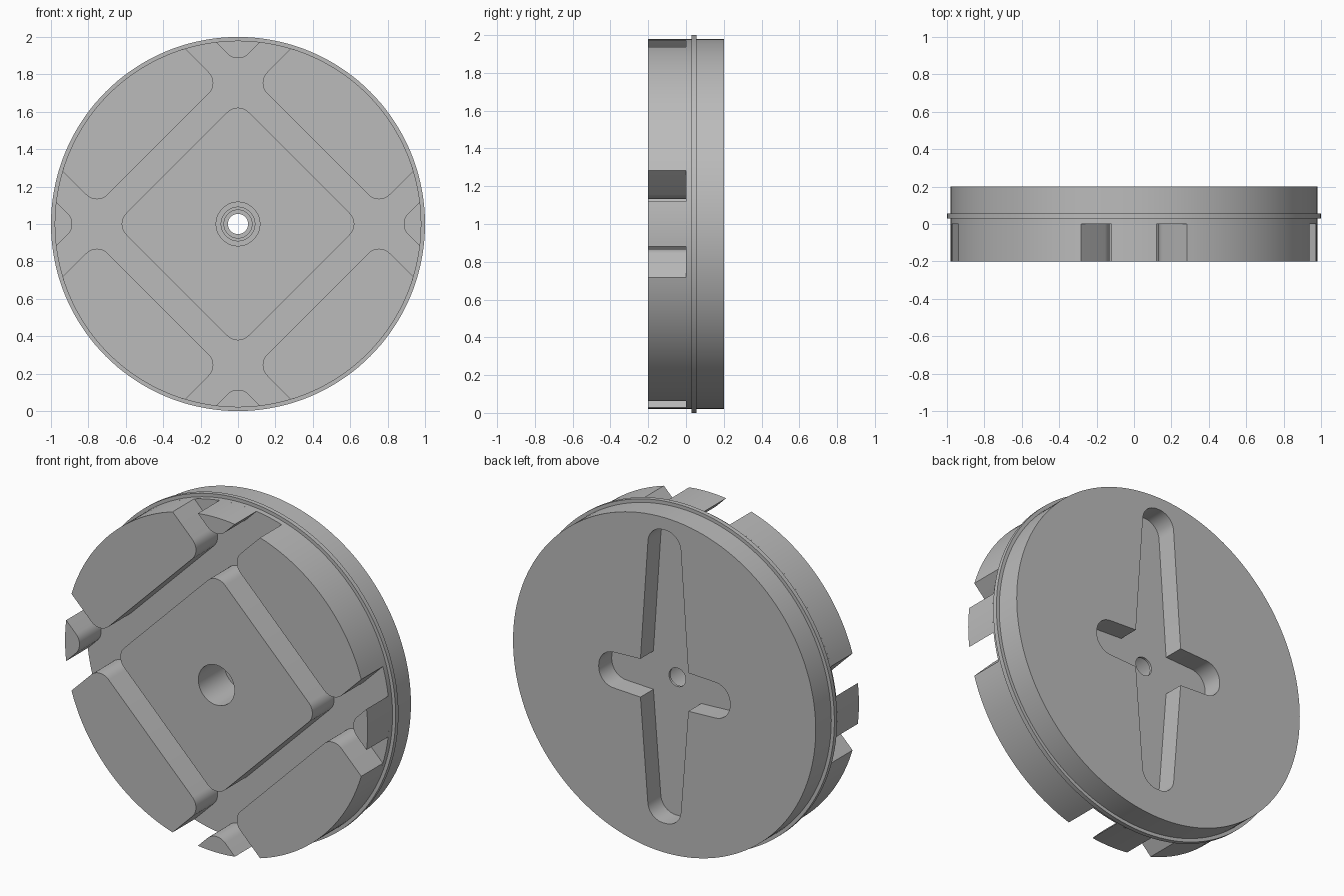
import bpy, bmesh
from math import pi, sin, cos, asin, atan2, sqrt, radians
from mathutils import Vector, Matrix

if "Cube" in bpy.data.objects:
    bpy.data.objects.remove(bpy.data.objects["Cube"])

RADIUS, FRONT, FLOOR, BACK = 0.98, -0.2, 0.0, 0.2
INNER, OUTER = 0.655, 0.853      # where channel edges cross the main axes
FILLET = 0.08

grey = bpy.data.materials.new("plain_grey")
grey.use_nodes = True
grey.diffuse_color = (0.5, 0.5, 0.5, 1)
grey.node_tree.nodes["Principled BSDF"].inputs["Base Color"].default_value = (0.5, 0.5, 0.5, 1)


def finish(name, bm):
    bmesh.ops.recalc_face_normals(bm, faces=bm.faces)
    mesh = bpy.data.meshes.new(name)
    bm.to_mesh(mesh)
    bm.free()
    mesh.materials.append(grey)
    obj = bpy.data.objects.new(name, mesh)
    bpy.context.collection.objects.link(obj)
    return obj


def lathe(name, profile, steps):
    """Solid turned about the y axis from (radius, y) points."""
    bm = bmesh.new()
    rings = [[bm.verts.new((r * cos(2 * pi * k / steps), y, 1 + r * sin(2 * pi * k / steps)))
              for k in range(steps)] for r, y in profile]
    for a, b in zip(rings, rings[1:]):
        for k in range(steps):
            j = (k + 1) % steps
            bm.faces.new((a[k], a[j], b[j], b[k]))
    bm.faces.new(rings[0])
    bm.faces.new(rings[-1])
    return finish(name, bm)


def prism(name, outline, y0, y1):
    """Flat outline in the x-z plane extruded along y."""
    bm = bmesh.new()
    face = bm.faces.new([bm.verts.new((p[0], y0, 1 + p[1])) for p in outline])
    new = bmesh.ops.extrude_face_region(bm, geom=[face])["geom"]
    bmesh.ops.translate(bm, vec=(0, y1 - y0, 0),
                        verts=[v for v in new if isinstance(v, bmesh.types.BMVert)])
    return finish(name, bm)


def rounded(corners, steps=10):
    """Outline from (x, z, fillet radius) corners."""
    out = []
    pts = [Vector(c[:2]) for c in corners]
    for i, (x, z, r) in enumerate(corners):
        p = pts[i]
        if r == 0:
            out.append(p)
            continue
        u = (pts[i - 1] - p).normalized()
        v = (pts[(i + 1) % len(pts)] - p).normalized()
        half = u.angle(v) / 2
        centre = p + (u + v).normalized() * r / sin(half)
        s, e = p + u * r / (sin(half) / cos(half)) - centre, p + v * r / (sin(half) / cos(half)) - centre
        w = pi - 2 * half
        for k in range(steps + 1):
            t = k / steps
            out.append(centre + (s * sin((1 - t) * w) + e * sin(t * w)) / sin(w))
    return out


def rim_arc(limit, steps):
    """Points on the rim from +limit to -limit radians."""
    return [(RADIUS * cos(limit * (1 - 2 * k / steps)),
             RADIUS * sin(limit * (1 - 2 * k / steps)), 0) for k in range(steps + 1)]


def turned(outline, degrees):
    return [Matrix.Rotation(radians(degrees), 2) @ p for p in outline]


def cut(obj, cutter):
    mod = obj.modifiers.new("cut", 'BOOLEAN')
    mod.operation, mod.solver, mod.object = 'DIFFERENCE', 'EXACT', cutter
    bpy.context.view_layer.objects.active = obj
    bpy.ops.object.modifier_apply(modifier=mod.name)


# Backing disc with a thin flange round it
disc = lathe("backing_disc", [(RADIUS, FLOOR), (RADIUS, 0.03), (1, 0.03), (1, 0.056),
                              (RADIUS, 0.056), (RADIUS, BACK)], 144)

# Raised centre diamond
diamond = prism("centre_pad", rounded([(INNER, 0, FILLET), (0, INNER, FILLET),
                                       (-INNER, 0, FILLET), (0, -INNER, FILLET)]), FRONT, FLOOR)
parts = [disc, diamond]

# Four large side pads and four small tip pads between the channels
a, b = INNER / sqrt(2), OUTER / sqrt(2)
side = rounded([(b, -a, FILLET), (b, a, FILLET)] + rim_arc(asin(a / RADIUS), 26))
half = (sqrt(2 * RADIUS ** 2 - OUTER ** 2) - OUTER) / 2
tip = rounded([(OUTER, 0, FILLET)] + rim_arc(atan2(half, OUTER + half), 8))
for i in range(4):
    parts.append(prism(f"side_pad_{i + 1}", turned(side, 45 + 90 * i), FRONT, FLOOR))
    parts.append(prism(f"tip_pad_{i + 1}", turned(tip, 90 * i), FRONT, FLOOR))

# Stepped centre bore
bore = lathe("bore_cutter", [(0.117, FRONT - 0.1), (0.117, 0.04), (0.09, 0.04), (0.09, 0.053),
                             (0.075, 0.053), (0.075, 0.066), (0.054, 0.066), (0.054, 0.3)], 48)

# Four-armed pocket in the back
R = 0.098
quarter = [(0.425, 0.1, R), (0.155, 0.112, 0), (0.1, 0.908, R)]
top = quarter + [(-x, z, r) for x, z, r in reversed(quarter)]
bottom = [(x, -0.808 if abs(z) > 0.5 else -z, r) for x, z, r in reversed(top)]
pocket = prism("pocket_cutter", rounded(top + bottom), 0.08, 0.3)

cut(disc, pocket)
cut(disc, bore)
cut(diamond, bore)
for cutter in (bore, pocket):
    bpy.data.objects.remove(cutter)

# Smooth curved walls, sharp edges elsewhere
bpy.ops.object.select_all(action='DESELECT')
for obj in parts:
    obj.select_set(True)
bpy.context.view_layer.objects.active = disc
bpy.ops.object.shade_smooth_by_angle(angle=radians(30))
